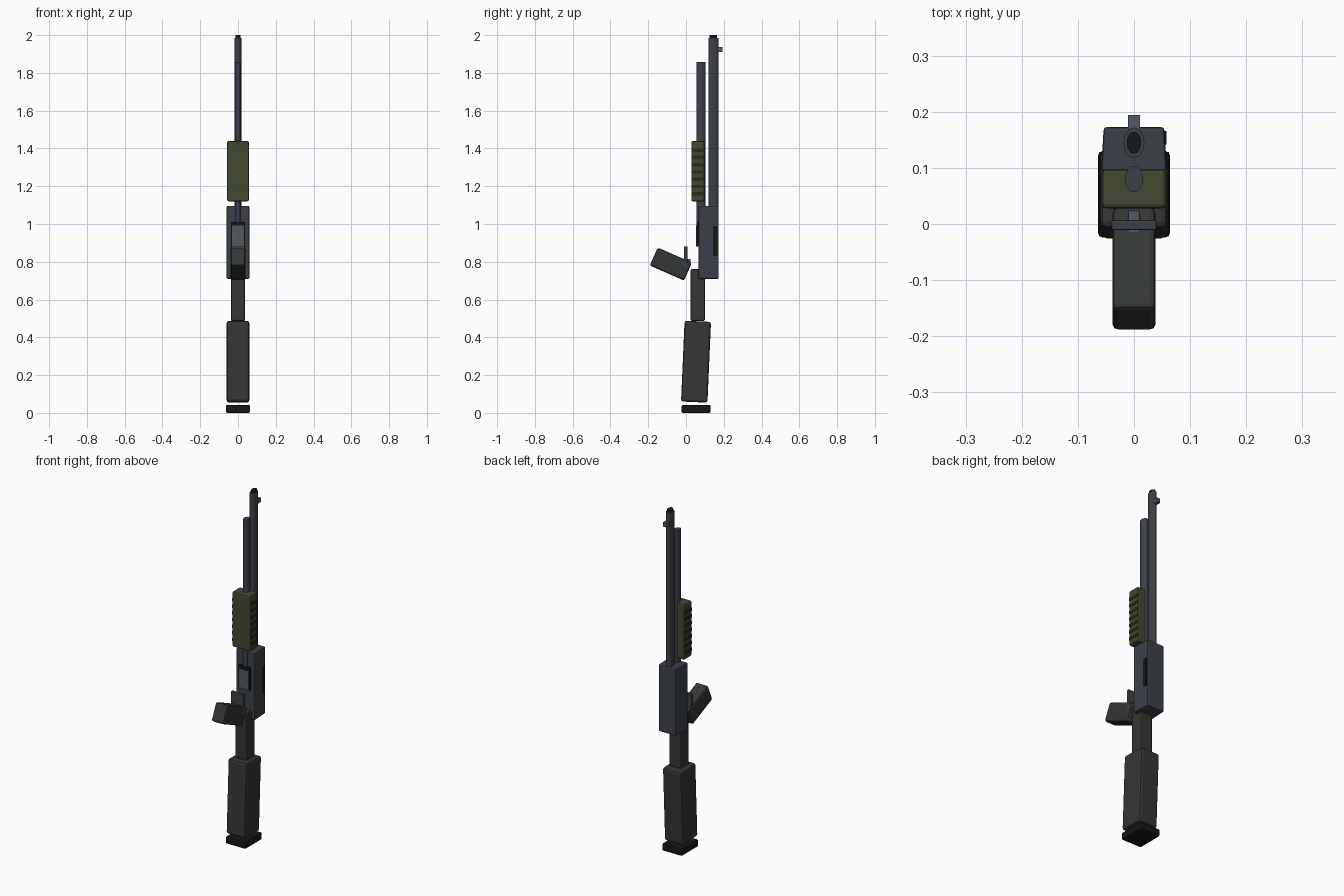
import bpy, bmesh
from math import radians

if "Cube" in bpy.data.objects:
    bpy.data.objects.remove(bpy.data.objects["Cube"])


def material(name, r, g, b):
    m = bpy.data.materials.new(name)
    m.diffuse_color = (r, g, b, 1)
    m.use_nodes = True
    m.node_tree.nodes["Principled BSDF"].inputs["Base Color"].default_value = m.diffuse_color
    return m


metal = material("gunmetal", 0.045, 0.052, 0.065)
steel = material("steel", 0.09, 0.1, 0.115)
polymer = material("polymer", 0.035, 0.038, 0.033)
olive = material("olive", 0.055, 0.065, 0.03)
olive_dark = material("dark_olive", 0.022, 0.025, 0.014)
black = material("black", 0.008, 0.008, 0.009)


def finish(name, bm, loc, mat, bevel=0.0, tilt=0.0):
    me = bpy.data.meshes.new(name)
    bm.to_mesh(me)
    bm.free()
    ob = bpy.data.objects.new(name, me)
    bpy.context.collection.objects.link(ob)
    ob.location = loc
    ob.rotation_euler.x = radians(tilt)
    me.materials.append(mat)
    if bevel:
        b = ob.modifiers.new("bevel", 'BEVEL')
        b.width = bevel
        b.segments = 2
    return ob


def box(name, size, loc, mat, bevel=0.0, tilt=0.0, back_scale=1.0):
    """Box of full size, optionally narrower in x on its back (+y) face."""
    bm = bmesh.new()
    bmesh.ops.create_cube(bm, size=1)
    for v in bm.verts:
        k = back_scale if v.co.y > 0 else 1
        v.co = (v.co.x * size[0] * k, v.co.y * size[1], v.co.z * size[2])
    return finish(name, bm, loc, mat, bevel, tilt)


def tube(name, rx, ry, y, z0, z1, mat, sides=16):
    """Vertical oval cylinder."""
    bm = bmesh.new()
    bmesh.ops.create_cone(bm, cap_ends=True, segments=sides,
                          radius1=1, radius2=1, depth=z1 - z0)
    bmesh.ops.scale(bm, vec=(rx, ry, 1), verts=bm.verts)
    return finish(name, bm, (0, y, (z0 + z1) / 2), mat)


# Stock
box("butt_pad", (0.128, 0.154, 0.042), (0, 0.053, 0.021), black, 0.008)
box("stock", (0.12, 0.14, 0.428), (0, 0.053, 0.271), polymer, 0.012, -2.5)
box("stock_neck", (0.076, 0.077, 0.275), (0, 0.062, 0.624), polymer, 0.008)

# Receiver with ejection port on the right and loading port in front
box("receiver", (0.12, 0.106, 0.387), (0, 0.12, 0.903), metal, 0.006, back_scale=0.9)
box("ejection_port", (0.012, 0.024, 0.16), (0.052, 0.154, 0.91), black)
box("loading_port", (0.074, 0.014, 0.13), (0, 0.063, 0.945), black)
box("shell_lifter", (0.062, 0.014, 0.11), (0, 0.06, 0.937), steel)

# Trigger group and pistol grip
box("pistol_grip", (0.077, 0.198, 0.104), (0, -0.08, 0.788), polymer, 0.01, -23.7)
box("trigger_guard", (0.08, 0.018, 0.12), (0, -0.002, 0.822), metal, 0.003)
box("trigger", (0.022, 0.048, 0.022), (0, 0.0, 0.805), steel, 0.003)

# Barrel, bore and front sight
tube("barrel", 0.0185, 0.027, 0.145, 1.0, 1.986, metal)
tube("bore", 0.013, 0.0195, 0.145, 1.98, 2.0, black)
box("front_sight", (0.022, 0.03, 0.025), (0, 0.179, 1.924), steel)

# Magazine tube and sliding forend with side grooves
tube("magazine_tube", 0.0165, 0.0235, 0.08, 0.99, 1.857, metal)
box("forend", (0.115, 0.07, 0.32), (0, 0.063, 1.28), olive, 0.008)
for i in range(7):
    for side in (-1, 1):
        box("forend_groove", (0.01, 0.066, 0.018),
            (side * 0.0545, 0.064, 1.16 + i * 0.0385), olive_dark)
